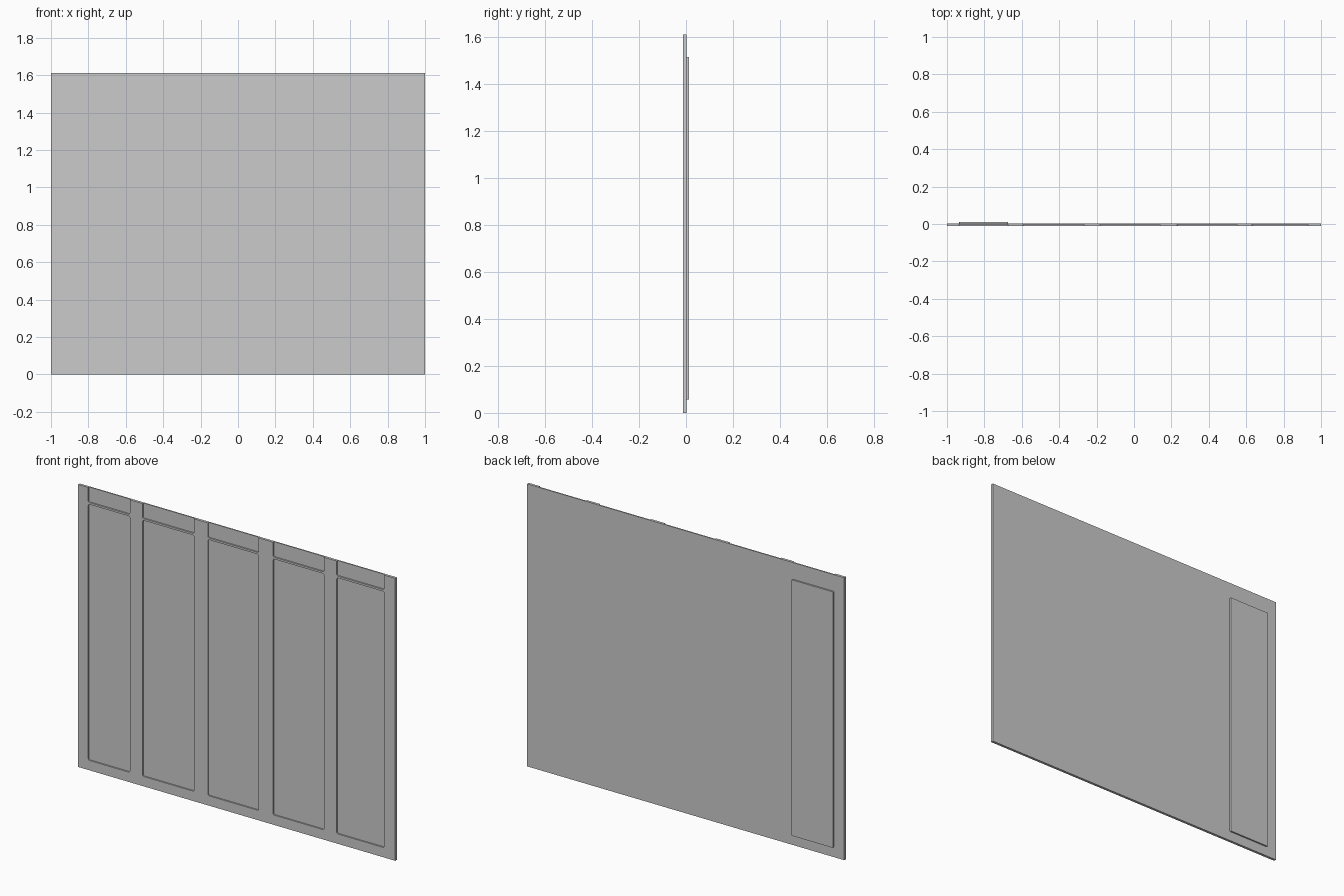
import bpy, bmesh, math

if "Cube" in bpy.data.objects:
    bpy.data.objects.remove(bpy.data.objects["Cube"])

HEIGHT = 1.61
FRONT, FLOOR, BACK, PAD = -0.012, -0.004, 0.003, 0.012
BAYS = [(-0.936, -0.674), (-0.594, -0.268), (-0.182, 0.139), (0.23, 0.551), (0.631, 0.93)]


def add_prism(bm, x0, x1, z0, z1, y0, y1, r=0.0):
    """Rounded rectangle in the xz plane, extruded along y."""
    pts = []
    corners = [(x1 - r, z1 - r, 0), (x0 + r, z1 - r, 90),
               (x0 + r, z0 + r, 180), (x1 - r, z0 + r, 270)]
    for cx, cz, start in corners:
        for i in range(4 if r else 1):
            a = math.radians(start + 30 * i)
            pts.append((cx + r * math.cos(a), cz + r * math.sin(a)))
    face = bm.faces.new([bm.verts.new((x, y0, z)) for x, z in pts])
    ext = bmesh.ops.extrude_face_region(bm, geom=[face])["geom"]
    for v in ext:
        if isinstance(v, bmesh.types.BMVert):
            v.co.y = y1
    bmesh.ops.recalc_face_normals(bm, faces=bm.faces[:])


def make_object(name, prisms):
    bm = bmesh.new()
    for p in prisms:
        add_prism(bm, *p)
    me = bpy.data.meshes.new(name)
    bm.to_mesh(me)
    bm.free()
    ob = bpy.data.objects.new(name, me)
    bpy.context.collection.objects.link(ob)
    return ob


# Main wall slab
panel = make_object("wall_panel", [(-1, 1, 0, HEIGHT, FRONT, BACK)])

# Tall recesses, and short ones running out through the top edge
cuts = []
for x0, x1 in BAYS:
    cuts.append((x0, x1, 0.056, 1.515, FRONT - 0.05, FLOOR, 0.008))
    cuts.append((x0, x1, 1.526, HEIGHT + 0.1, FRONT - 0.05, FLOOR, 0.008))
cutter = make_object("recess_cutter", cuts)
cutter.hide_render = True

mod = panel.modifiers.new("recesses", "BOOLEAN")
mod.operation = "DIFFERENCE"
mod.solver = "EXACT"
mod.object = cutter
bpy.context.view_layer.objects.active = panel
panel.select_set(True)
bpy.ops.object.modifier_apply(modifier=mod.name)
bpy.data.objects.remove(cutter)

# Raised plate on the back, behind the first bay
make_object("back_plate", [(*BAYS[0], 0.056, 1.515, BACK - 0.002, PAD, 0.004)])
